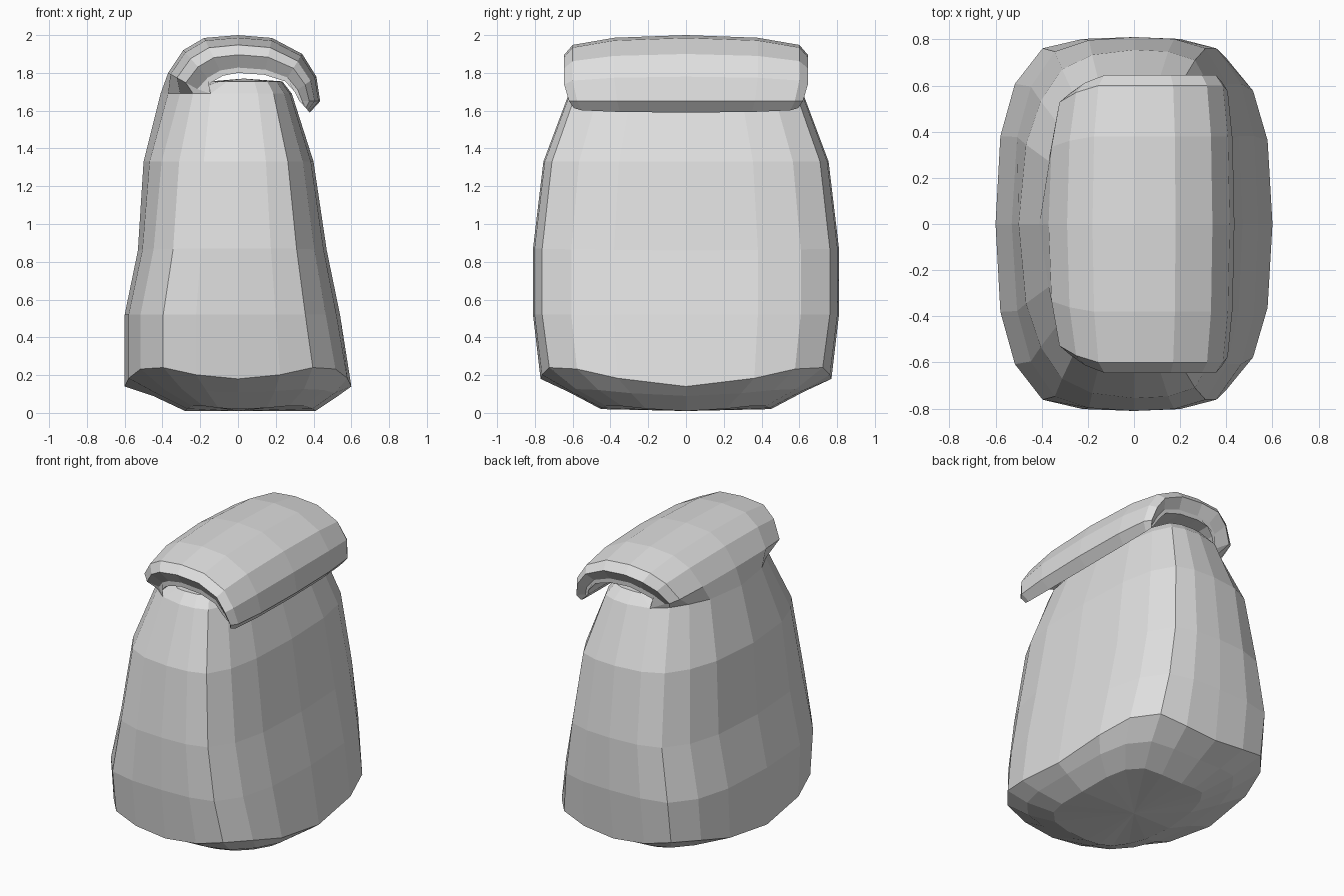
import bpy
import bmesh

cube = bpy.data.objects.get("Cube")
if cube:
    bpy.data.objects.remove(cube, do_unlink=True)

grey = bpy.data.materials.new("plain light grey")
grey.use_nodes = True
GREY = (0.74, 0.74, 0.74, 1)
grey.diffuse_color = GREY
grey.node_tree.nodes["Principled BSDF"].inputs["Base Color"].default_value = GREY


def loft(name, loops, cap_center=None):
    """Skin closed loops of points; close both ends, optionally with fans."""
    bm = bmesh.new()
    rows = [[bm.verts.new(p) for p in loop] for loop in loops]
    n = len(rows[0])
    for a, b in zip(rows, rows[1:]):
        for i in range(n):
            j = (i + 1) % n
            bm.faces.new((a[i], a[j], b[j], b[i]))
    for k, row in enumerate((rows[0], rows[-1])):
        if cap_center:
            c = bm.verts.new(cap_center[k])
            for i in range(n):
                bm.faces.new((row[i], row[(i + 1) % n], c))
        else:
            bm.faces.new(row)
    bmesh.ops.remove_doubles(bm, verts=bm.verts, dist=.0005)
    bmesh.ops.recalc_face_normals(bm, faces=bm.faces)
    mesh = bpy.data.meshes.new(name)
    bm.to_mesh(mesh)
    bm.free()
    mesh.materials.append(grey)
    obj = bpy.data.objects.new(name, mesh)
    bpy.context.collection.objects.link(obj)
    return obj


# Rounded rectangle outline, one quarter mirrored to a full loop
quarter = [(1, 0), (.965, .47), (.86, .75), (.66, .94), (.37, .99), (0, 1)]
half = quarter + [(-x, y) for x, y in quarter[-2::-1]]
outline = half + [(x, -y) for x, y in half[-2:0:-1]]


def ring(z, left, right, depth, corner_lift=0, front_lift=0, round_left=0):
    points = []
    for x, y in outline:
        corner = 2.4 * (x * y) ** 2
        pull = 1 - round_left * corner if x < 0 else 1
        lift = corner_lift * corner + front_lift * y * y
        points.append((x * pull * (right if x > 0 else left), y * pull * depth, z + lift))
    return points


# Sack body: bulging, narrowing to the folded neck, with a low domed top
neck = ring(1.69, .41, .285, .62, round_left=.13)
loft("sack_body", [
    ring(.01, .28, .41, .45, .02, .01),
    ring(.09, .45, .53, .62, .02, .02),
    ring(.14, .60, .60, .77, .07, .04),
    ring(.52, .60, .54, .81),
    ring(.86, .53, .47, .81, 0, .01, .02),
    ring(1.33, .50, .40, .755, round_left=.06),
    neck,
    ring(1.755, .15, .235, .56),
], cap_center=[(0, 0, .01), (.03, 0, 1.77)])

# Folded flap: an arched sheet growing out of the neck's left wall,
# drooping to the right
outer = [(-.37, 1.80), (-.29, 1.92), (-.18, 1.985), (0, 2.0),
         (.18, 1.985), (.34, 1.90), (.415, 1.78), (.435, 1.65), (.38, 1.59)]
inner = [(-.19, 1.70), (-.14, 1.75), (-.08, 1.785), (0, 1.80),
         (.14, 1.79), (.25, 1.755), (.30, 1.70), (.325, 1.65), (.34, 1.635)]
# Depth of each arch point relative to the crown
spread = [.88, .95, 1, 1, 1, 1, 1, .96, .92]
# Each step across the depth: y position and how far out the sheet bulges
steps = [(.60, .14), (.645, .48), (.60, .74), (.38, .93)]
steps = [(-y, t) for y, t in steps] + [(0, 1)] + steps[::-1]
# The neck's left side has one point per step, from front to back
left_wall = neck[14:5:-1]


def flap_section(y, bulge, root):
    top = [(ix + (ox - ix) * bulge, y * s, iz + (oz - iz) * bulge)
           for (ox, oz), (ix, iz), s in zip(outer, inner, spread)]
    under_y = max(-.6, min(.6, y))
    under = [(x, under_y * s, z) for (x, z), s in zip(inner, spread)]
    return [root] + top + under[::-1]


loft("folded_flap", [flap_section(y, t, root)
                     for (y, t), root in zip(steps, left_wall)])
